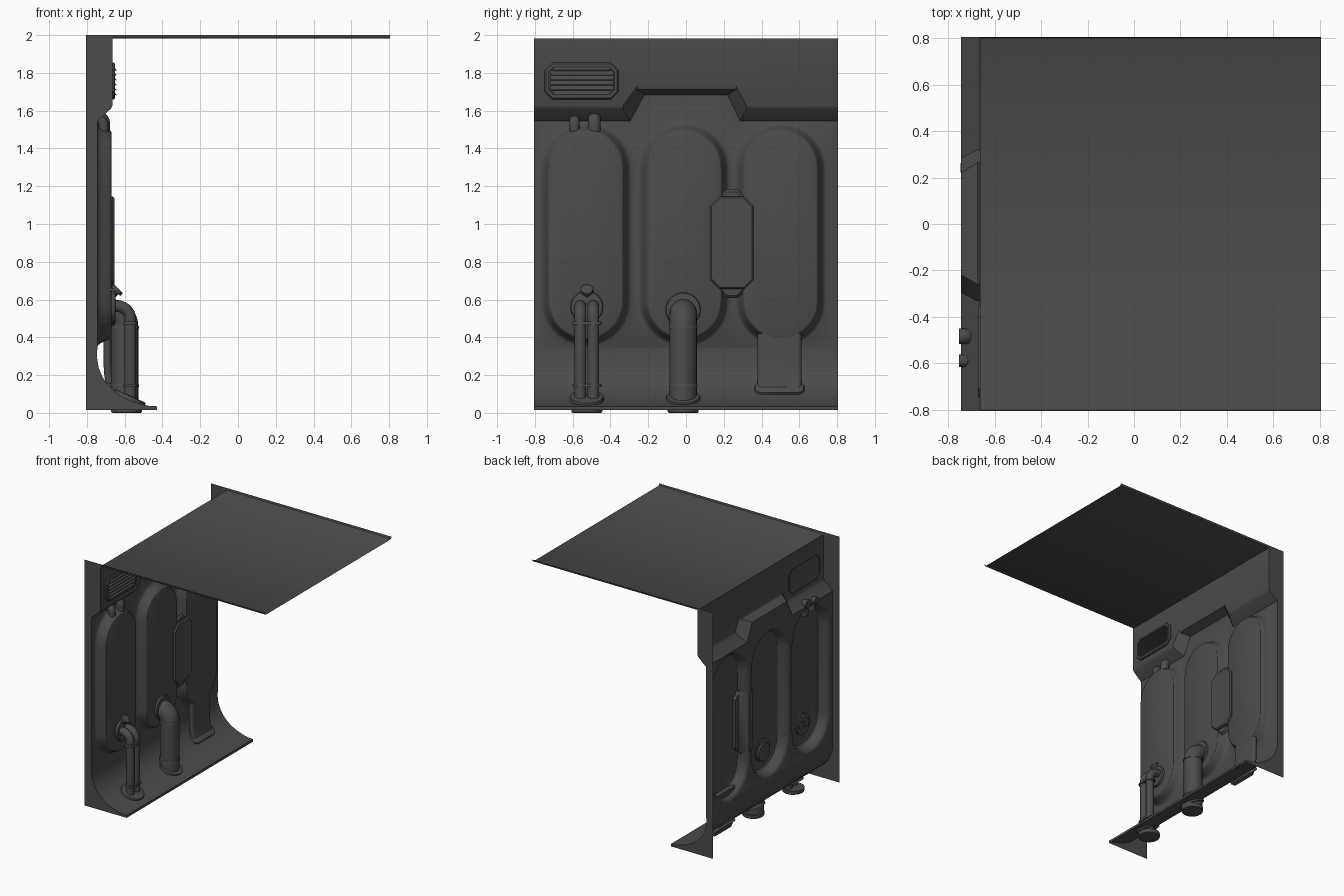
import bpy, bmesh, math
from math import sin, cos, pi, radians

if "Cube" in bpy.data.objects:
    bpy.data.objects.remove(bpy.data.objects["Cube"])

# One dark grey finish for every part
DARK = bpy.data.materials.new("dark_grey")
DARK.diffuse_color = (0.07, 0.07, 0.07, 1)
DARK.use_nodes = True
DARK.node_tree.nodes["Principled BSDF"].inputs["Base Color"].default_value = DARK.diffuse_color


def finish(bm, name, facing=None, angle=32):
    bmesh.ops.recalc_face_normals(bm, faces=bm.faces[:])
    if facing:  # open sheets: turn them towards the cabin
        d = sum(sum(a * b for a, b in zip(f.normal, facing)) * f.calc_area() for f in bm.faces)
        if d < 0:
            bmesh.ops.reverse_faces(bm, faces=bm.faces[:])
    me = bpy.data.meshes.new(name)
    bm.to_mesh(me)
    bm.free()
    me.shade_smooth()
    me.set_sharp_from_angle(angle=radians(angle))
    me.materials.append(DARK)
    ob = bpy.data.objects.new(name, me)
    bpy.context.collection.objects.link(ob)
    return ob


def skin(bm, rings, closed=True, cap0=False, cap1=False):
    n = len(rings[0])
    for a, b in zip(rings, rings[1:]):
        for i in range(n if closed else n - 1):
            j = (i + 1) % n
            bm.faces.new((a[i], a[j], b[j], b[i]))
    if cap0:
        bm.faces.new(rings[0][::-1])
    if cap1:
        bm.faces.new(rings[-1])


def loft(name, rings, closed=True, cap0=True, cap1=True, facing=None):
    bm = bmesh.new()
    vr = [[bm.verts.new(p) for p in r] for r in rings]
    skin(bm, vr, closed, cap0 and closed, cap1 and closed)
    return finish(bm, name, facing)


def circle(r, n=24):
    return [(r * cos(2 * pi * i / n), r * sin(2 * pi * i / n)) for i in range(n)]


def rounded(hx, hy, r, n=5):
    pts = []
    for k, (sx, sy) in enumerate([(1, 1), (-1, 1), (-1, -1), (1, -1)]):
        for i in range(n + 1):
            a = (k + i / n) * pi / 2
            pts.append((sx * (hx - r) + r * cos(a), sy * (hy - r) + r * sin(a)))
    return pts


def sweep(name, path, section, y, scale=None):
    """Sweep a section along a path lying in the x-z plane."""
    rings = []
    for i, (x, z) in enumerate(path):
        a, b = path[max(i - 1, 0)], path[min(i + 1, len(path) - 1)]
        t = math.atan2(b[1] - a[1], b[0] - a[0])
        s = scale[i] if scale else 1
        rings.append([(x - sin(t) * u * s, y + v * s, z + cos(t) * u * s) for u, v in section])
    return loft(name, rings)


def arc(cx, cz, r, a0, a1, n=10):
    return [(cx + r * cos(radians(a0 + (a1 - a0) * i / n)),
             cz + r * sin(radians(a0 + (a1 - a0) * i / n))) for i in range(n + 1)]


def collar(name, c, ang, length, section, y):
    """Short rounded ring or flange pointing along ang in the x-z plane."""
    dx, dz = cos(radians(ang)), sin(radians(ang))
    ts = (-length, length * 0.4, length * 0.85, length)
    return sweep(name, [(c[0] + dx * t, c[1] + dz * t) for t in ts], section, y, (1, 1, 0.97, 0.9))


def octagon(x, cy, cz, hy, hz, c, d=0):
    hy, hz, c = hy - d, hz - d, c - 0.59 * d
    pts = [(hy, hz - c), (hy - c, hz), (c - hy, hz), (-hy, hz - c),
           (-hy, c - hz), (c - hy, -hz), (hy - c, -hz), (hy, c - hz)]
    return [(x, cy + a, cz + b) for a, b in pts]


WALL, HEAD, W = -0.745, -0.665, 0.806

# Wall panel with three padded capsule bulges
def capsule(x, cy, d, n=14):
    r, z0, z1 = 0.24 - d, 0.35 + d, 1.54 - d
    up = [(x, cy + r * cos(pi * i / n), z1 - r + r * sin(pi * i / n)) for i in range(n + 1)]
    lo = [(x, cy - r * cos(pi * i / n), z0 + r - r * sin(pi * i / n)) for i in range(n + 1)]
    return up + lo

bm = bmesh.new()
loops = [[bm.verts.new(p) for p in [(WALL, -W, .34), (WALL, W, .34), (WALL, W, 1.546), (WALL, .285, 1.546),
          (WALL, .22, 1.684), (WALL, -.22, 1.684), (WALL, -.295, 1.546), (WALL, -W, 1.546)]]]
centres = (-0.53, -0.01, 0.5)
loops += [[bm.verts.new(p) for p in capsule(WALL, cy, 0)] for cy in centres]
edges = [bm.edges.new((l[i - 1], l[i])) for l in loops for i in range(len(l))]
bmesh.ops.triangle_fill(bm, edges=edges, use_beauty=True, normal=(1, 0, 0))
for base, cy in zip(loops[1:], centres):
    steps = [(.010, .006), (.020, .020), (.030, .042), (.038, .060), (.046, .071), (.056, .075)]
    rings = [base] + [[bm.verts.new(p) for p in capsule(WALL + h, cy, d)] for d, h in steps]
    skin(bm, rings, cap1=True)
finish(bm, "wall_panel", (1, 0, 0))

# Cove curving from the wall out to the floor edge
cove = [(WALL, .34), (-.746, .29), (-.738, .24), (-.72, .195), (-.695, .155), (-.66, .12),
        (-.62, .09), (-.57, .065), (-.51, .045), (-.47, .037), (-.43, .035), (-.43, .015)]
loft("floor_cove", [[(x, y, z) for x, z in cove] for y in (-W, W)], closed=False, facing=(1, 0, 1))

# Header with the trapezoid step in its lower edge
upper = [(-W, 1.615), (-.333, 1.615), (-.26, 1.717), (.265, 1.717), (.32, 1.615), (W, 1.615)]
lower = [(-W, 1.546), (-.295, 1.546), (-.22, 1.684), (.22, 1.684), (.285, 1.546), (W, 1.546)]
loft("header", [[(HEAD, y, 1.982) for y, z in upper],
                [(HEAD, y, z + .012) for y, z in upper],
                [(HEAD - .009, y, z - .006) for y, z in upper],
                [(WALL, y, z) for y, z in lower]], closed=False, facing=(1, 0, 0))

# Roof sheet with small upturned side lips
lip = [(-W, 2), (-W + .001, 1.991), (-W + .004, 1.985), (-W + .01, 1.982)]
lip += [(-y, z) for y, z in lip[::-1]]
loft("roof", [[(x, y, z) for y, z in lip] for x in (HEAD, W)], closed=False, facing=(0, 0, 1))

# End plates that follow the wall profile
for side, y in (("left", -W), ("right", W)):
    bm = bmesh.new()
    prof = [(-W, .015)] + cove[::-1] + [(WALL, 1.546), (HEAD - .009, 1.609), (HEAD, 1.627), (HEAD, 2), (-W, 2)]
    bm.faces.new([bm.verts.new((x, y, z)) for x, z in prof])
    finish(bm, "end_plate_" + side, (0, y, 0))

# Vent frame and slats
V = (-.553, 1.757, .195, .097, .04)
loft("vent_frame", [octagon(x, *V, d) for x, d in
     ((-.672, 0), (-.657, 0), (-.65, .006), (-.65, .022), (-.664, .024))], cap0=False)
for i in range(6):
    z = 1.692 + i * .026
    w = .15 if i in (0, 5) else .168
    tri = [(-.664, z + .016), (-.644, z - .006), (-.644, z - .011), (-.664, z - .004)]
    loft("vent_slat", [[(x, V[0] + s * w, zz) for x, zz in tri] for s in (-1, 1)])

# Equipment box bridging the middle and right bulges
B = (.243, .9, .115, .245, .05)
loft("box_body", [octagon(x, *B, d) for x, d in ((-.69, .006), (-.68, 0), (-.664, 0), (-.654, .008))])
N = (.243, .895, .07, .288, .04)
loft("box_necks", [octagon(x, *N, d) for x, d in ((-.748, .05), (-.70, .01), (-.69, 0), (-.675, .014))])

# Large bent pipe
PY = -.015
sweep("large_pipe", [(-.69, .53)] + arc(-.67, .46, .07, 90, 0, 12) + [(-.6, .01)], circle(.072, 28), PY)
collar("large_pipe_collar", (-.664, .545), 0, .012, circle(.092, 28), PY)
collar("large_pipe_band", (-.6, .455), 90, .009, circle(.076, 28), PY)
collar("large_pipe_band", (-.6, .145), 90, .009, circle(.076, 28), PY)

# Twin pipes with clamps and a cap
TY = -.525
for s in (-1, 1):
    sweep("twin_pipe", [(-.69, .565)] + arc(-.64, .495, .07, 90, 0) + [(-.57, .01)],
          circle(.031, 18), TY + s * .034)
collar("twin_pipe_collar", (-.665, .56), 0, .016, circle(.086), TY)
for z in (.475, .145):
    collar("twin_pipe_clamp", (-.57, z), 90, .009, rounded(.037, .077, .035), TY)
sweep("cap_stem", [(-.68, .61), (-.64, .65)], circle(.02, 16), TY)
collar("cap_rim", (-.64, .65), 45, .01, circle(.034, 16), TY)

# Floor flanges, above and below the cove
for y, x in ((PY, -.6), (TY, -.585)):
    collar("pipe_floor_flange", (x + .01, .077), 66, .014, circle(.09, 28), y)
    collar("pipe_lower_flange", (-.59, .016), -90, .016, circle(.082, 28), y)

# Flat duct dropping from the right bulge into the cove
sweep("flat_duct", [(-.693, .42), (-.692, .26), (-.688, .2), (-.68, .15), (-.668, .11), (-.66, .09)],
      rounded(.02, .117, .019), .495)
collar("duct_flange", (-.668, .125), 50, .018, rounded(.045, .132, .035), .495)

# Short pipes bending from the left bulge back into the wall
for y, r, top in ((-.59, .027, 1.553), (-.485, .034, 1.565)):
    sweep("short_pipe", [(-.712, 1.47)] + arc(-.742, top - .03, .03, 0, 90, 8) + [(-.755, top)],
          circle(r, 18), y)
